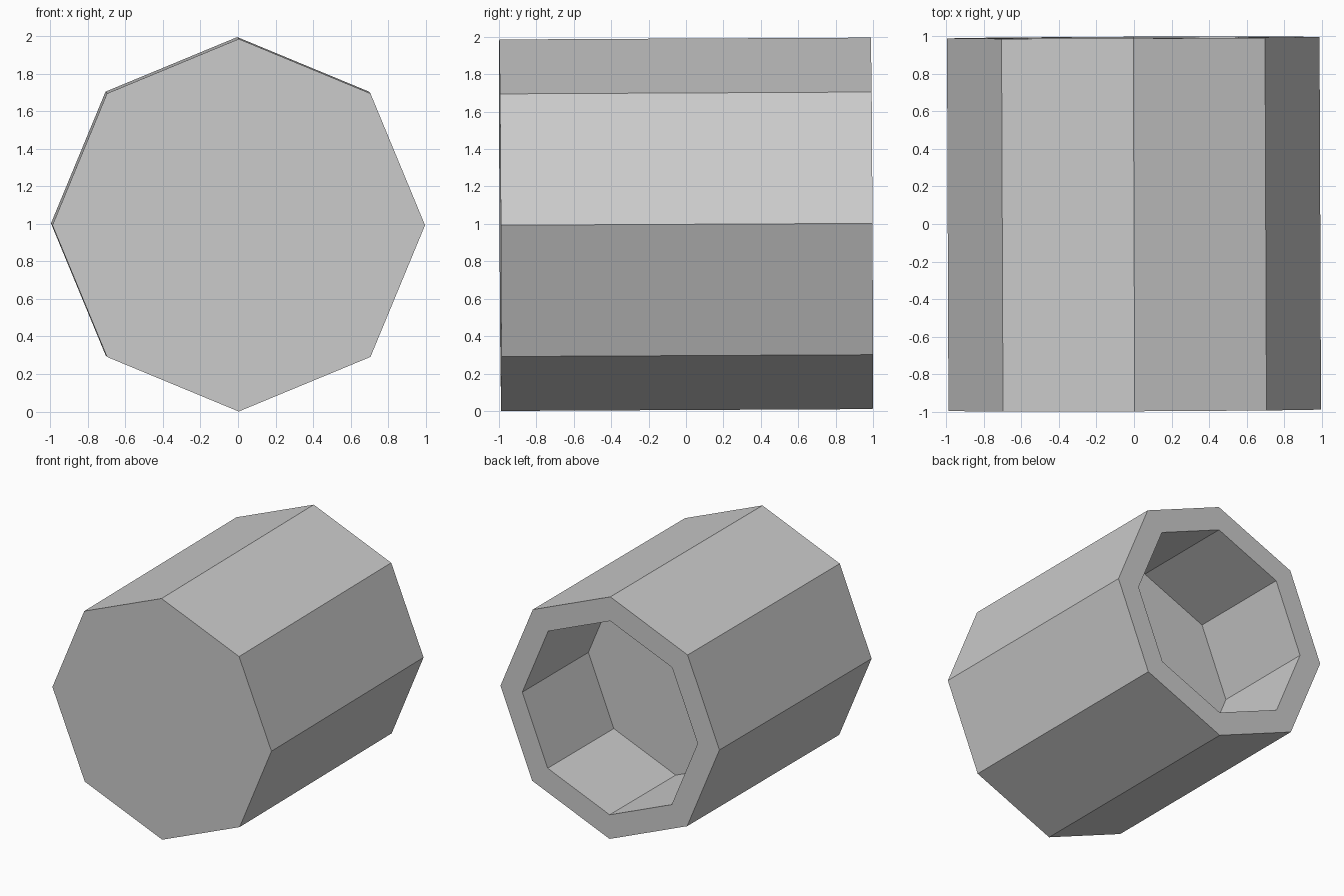
import bpy, bmesh
from math import radians
from mathutils import Matrix, Vector

if "Cube" in bpy.data.objects:
    bpy.data.objects.remove(bpy.data.objects["Cube"])

SIDES, RADIUS, LENGTH = 8, 0.993, 1.987
BORE_RADIUS, BORE_DEPTH = 0.795, 0.863

bm = bmesh.new()

# Octagonal body lying along y, a corner pointing straight up
bmesh.ops.create_cone(bm, cap_ends=True, segments=SIDES, radius1=RADIUS,
                      radius2=RADIUS, depth=LENGTH)
bmesh.ops.rotate(bm, verts=bm.verts, matrix=Matrix.Rotation(radians(-90), 3, 'X'))

# Blind bore: inset the back cap into a rim, then push it inwards
bm.normal_update()
cap = max(bm.faces, key=lambda f: f.normal.y)
rim_centre = cap.calc_center_median()
bmesh.ops.inset_region(bm, faces=[cap], thickness=0.1)
for v in cap.verts:
    v.co = rim_centre + (v.co - rim_centre).normalized() * BORE_RADIUS
floor = bmesh.ops.extrude_discrete_faces(bm, faces=[cap])["faces"][0]
bmesh.ops.translate(bm, verts=floor.verts, vec=(0, -BORE_DEPTH, 0))

# Very slight lean of the whole body, then centre it on the ground
lean = Matrix.Rotation(0.004, 3, 'Z') @ Matrix.Rotation(0.005, 3, 'X')
bmesh.ops.rotate(bm, verts=bm.verts, matrix=lean)
lo = Vector([min(v.co[i] for v in bm.verts) for i in range(3)])
hi = Vector([max(v.co[i] for v in bm.verts) for i in range(3)])
mid = (lo + hi) / 2
bmesh.ops.translate(bm, verts=bm.verts, vec=(-mid.x, -mid.y, -lo.z))
bmesh.ops.recalc_face_normals(bm, faces=bm.faces)

mesh = bpy.data.meshes.new("octagonal_cup")
bm.to_mesh(mesh)
bm.free()
bpy.context.collection.objects.link(bpy.data.objects.new("octagonal_cup", mesh))
